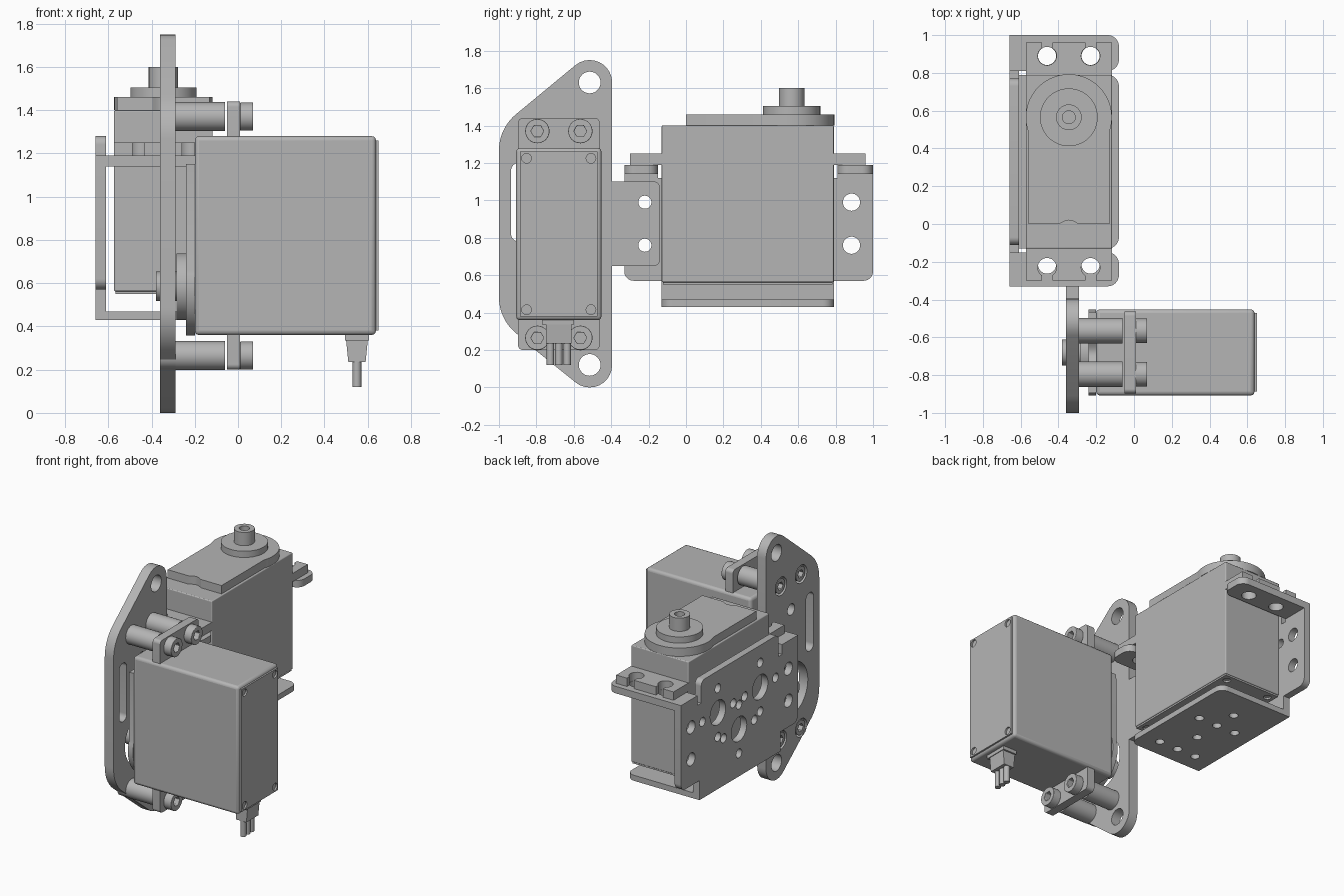
import bpy, bmesh, math
from mathutils import Matrix, Vector

if "Cube" in bpy.data.objects:
    bpy.data.objects.remove(bpy.data.objects["Cube"], do_unlink=True)

grey = bpy.data.materials.new("matte_grey")
grey.use_nodes = True
grey.diffuse_color = (0.46, 0.46, 0.46, 1)
grey.node_tree.nodes["Principled BSDF"].inputs["Base Color"].default_value = (0.46, 0.46, 0.46, 1)
parts = []


def frame(u, v, w, origin=(0, 0, 0)):
    rot = Matrix((u, v, w)).transposed().to_4x4()
    return Matrix.Translation(origin) @ rot


X, Y, Z = Vector((1, 0, 0)), Vector((0, 1, 0)), Vector((0, 0, 1))
XY = frame(X, Y, Z)
YZ = frame(Y, Z, X)
XZ = frame(X, Z, -Y)


def circle(u, v, r, n=32):
    return [(u + r * math.cos(2 * math.pi * i / n), v + r * math.sin(2 * math.pi * i / n))
            for i in range(n)]


def rounded(points, radii, steps=10):
    """Polygon with an arc in place of each corner that has a radius."""
    out = []
    if not isinstance(radii, (list, tuple)):
        radii = [radii] * len(points)
    for i, (pt, r) in enumerate(zip(points, radii)):
        p = Vector(pt)
        if r == 0:
            out.append(tuple(p))
            continue
        a = (Vector(points[i - 1]) - p).normalized()
        b = (Vector(points[(i + 1) % len(points)]) - p).normalized()
        half = a.angle(b) / 2
        c = p + (a + b).normalized() * (r / math.sin(half))
        t = r / math.tan(half)
        start, end = p + a * t - c, p + b * t - c
        sweep = math.pi - 2 * half
        for k in range(steps + 1):
            f = k / steps
            q = (start * math.sin((1 - f) * sweep) + end * math.sin(f * sweep)) / math.sin(sweep)
            out.append(tuple(c + q))
    return out


def box(u0, u1, v0, v1, r=0):
    return rounded([(u0, v0), (u1, v0), (u1, v1), (u0, v1)], r)


def slab(name, loops, w0, w1, space, bevel=0):
    """Extrude a flat outline (first loop) with holes (other loops)."""
    curve = bpy.data.curves.new(name, 'CURVE')
    curve.dimensions, curve.fill_mode = '2D', 'BOTH'
    curve.extrude = (w1 - w0) / 2
    for loop in loops:
        s = curve.splines.new('POLY')
        s.points.add(len(loop) - 1)
        for point, (u, v) in zip(s.points, loop):
            point.co = (u, v, 0, 1)
        s.use_cyclic_u = True
    tmp = bpy.data.objects.new("tmp", curve)
    bpy.context.scene.collection.objects.link(tmp)
    deps = bpy.context.evaluated_depsgraph_get()
    mesh = bpy.data.meshes.new_from_object(tmp.evaluated_get(deps))
    bpy.data.objects.remove(tmp, do_unlink=True)
    bm = bmesh.new()
    bm.from_mesh(mesh)
    bmesh.ops.remove_doubles(bm, verts=bm.verts, dist=1e-5)
    bmesh.ops.dissolve_limit(bm, angle_limit=0.01, verts=bm.verts, edges=bm.edges)
    bmesh.ops.recalc_face_normals(bm, faces=bm.faces)
    bm.to_mesh(mesh)
    bm.free()
    mesh.materials.clear()
    mesh.materials.append(grey)
    obj = bpy.data.objects.new(name, mesh)
    obj.matrix_world = space @ Matrix.Translation((0, 0, (w0 + w1) / 2))
    bpy.context.scene.collection.objects.link(obj)
    if bevel:
        mod = obj.modifiers.new("soft_edges", 'BEVEL')
        mod.width, mod.segments, mod.limit_method = bevel, 3, 'ANGLE'
    parts.append(obj)


def servo(name, space, soft, drop, slotted):
    hl, hw = 0.46, 0.228
    slab(name + "_case", [box(-hl, hl, -hw, hw)], 0.012, 0.85, space, soft)
    screws = [circle(u, v, 0.026, 16) for u in (-0.405, 0.405) for v in (-0.172, 0.172)]
    slab(name + "_base", [box(-hl + soft, hl - soft, -hw + soft, hw - soft)] + screws, 0, 0.012, space)
    # Mounting ears, with open keyhole slots where needed
    for side in (-1, 1):
        if slotted:
            ear = [(hl - 0.02, -hw), (0.63, -hw)]
            for c in (-0.115, 0.115):
                ear += [(0.63, c - 0.028)]
                ear += [(0.56 + 0.05 * math.cos(a), c + 0.05 * math.sin(a))
                        for a in (math.radians(-34 - 292 * k / 20) for k in range(21))]
                ear += [(0.63, c + 0.028)]
            ear += [(0.63, hw), (hl - 0.02, hw)]
        else:
            ear = rounded([(hl - 0.02, -0.218), (0.62, -0.218), (0.62, 0.218), (hl - 0.02, 0.218)],
                          [0, 0.025, 0.025, 0])
        slab(name + "_ear", [[(side * u, v) for u, v in ear]], 0.64, 0.70, space)
    # Gear cover, collar and hollow output shaft
    cover = [(0.235 + 0.228 * math.cos(a), 0.228 * math.sin(a))
             for a in (math.radians(-110 + 220 * k / 40) for k in range(41))]
    cover += [(-0.33, 0.214), (-0.33, 0.06)]
    cover += [(-0.33 + 0.02 * math.sin(math.pi * k / 8), 0.05 - 0.1 * k / 8) for k in range(9)]
    cover += [(-0.33, -0.06), (-0.33, -0.214)]
    slab(name + "_gear_cover", [cover], 0.85, 0.91 - drop, space)
    slab(name + "_collar", [circle(0.235, 0, 0.153, 48)], 0.91 - drop, 0.955 - drop, space)
    slab(name + "_shaft", [circle(0.235, 0, 0.068), circle(0.235, 0, 0.034)],
         0.955 - drop, 1.05 - drop, space)


servo("front_servo", frame(-Z, -Y, -X, (0.65, -0.68, 0.82)), 0.02, 0.02, False)
servo("rear_servo", frame(Y, -X, Z, (-0.345, 0.33, 0.55)), 0.006, 0, True)

# Mounting plate with lugs, side tab, shaft opening and slot
bolts = [(y, z) for y in (-0.795, -0.565) for z in (0.265, 1.37)]
outline = rounded([(-0.395, -0.135), (-0.395, 0.65), (-0.14, 0.65), (-0.14, 1.1),
                   (-0.395, 1.1), (-0.395, 1.885), (-1, 1.385), (-1, 0.365)],
                  [0.12, 0, 0.03, 0.03, 0, 0.12, 0.25, 0.25])
holes = [circle(-0.515, z, 0.058) for z in (0.12, 1.63)]
holes += [circle(-0.22, z, 0.035) for z in (0.76, 0.99)]
holes += [circle(y, z, 0.065) for y, z in bolts]
holes += [circle(-0.68, 0.585, 0.19, 48), circle(-0.68, 1.16, 0.04),
          box(-0.935, -0.85, 0.78, 1.2, 0.04)]
slab("mounting_plate", [outline] + holes, -0.36, -0.29, YZ)

# Standoffs and socket screws
for y, z in bolts:
    slab("plate_screw", [circle(y, z, 0.052), circle(y, z, 0.03, 6)], -0.355, -0.29, YZ)
    slab("standoff", [circle(y, z, 0.067)], -0.29, -0.06, YZ)
    slab("ear_screw", [circle(y, z, 0.065), circle(y, z, 0.034, 6)], 0.01, 0.07, YZ, 0.005)

# Cable boot and wires
slab("boot_collar", [box(0.495, 0.605, 0.335, 0.362)], 0.6, 0.77, XZ)
slab("cable_boot", [[(0.51, 0.235), (0.59, 0.235), (0.6, 0.335), (0.5, 0.335)]], 0.612, 0.748, XZ)
for y in (-0.725, -0.68, -0.635):
    slab("wire", [circle(0.55, y, 0.02, 16)], 0.12, 0.24, XY)

# Bracket back wall with horn hole clusters
wall = rounded([(-0.13, 0.43), (0.79, 0.43), (0.79, 0.57), (1, 0.57), (1, 1.19), (0.81, 1.19),
                (0.81, 1.12), (0.77, 1.12), (0.77, 1.28), (-0.11, 1.28), (-0.11, 1.12),
                (-0.15, 1.12), (-0.15, 1.19), (-0.33, 1.19), (-0.33, 0.57), (-0.13, 0.57)],
               [0, 0, 0, 0.05, 0, 0, 0, 0, 0.04, 0.04, 0, 0, 0, 0, 0.05, 0])
holes = [circle(y, z, 0.046) for y in (-0.22, 0.885) for z in (0.76, 0.99)]
for y, z in ((0.1, 0.98), (0.34, 0.77), (0.58, 0.98)):
    holes.append(circle(y, z, 0.088))
    for dy, dz in ((1, 0), (-1, 0), (0, 1), (0, -1)):
        holes.append(circle(y + 0.175 * dy, z + 0.175 * dz, 0.032, 20))
slab("bracket_wall", [wall] + holes, -0.66, -0.61, YZ)


def shelf(name, y0, y1, z0, z1, holes):
    pts = [(-0.62, y0), (-0.08, y0), (-0.08, y1), (-0.62, y1)]
    slab(name, [rounded(pts, [0, 0.06, 0.06, 0])] + holes, z0, z1, XY)


# Bracket floor and the two shelves that carry the ears
floor_holes = [circle(-0.37, y, 0.03, 20) for y in (0, 0.2, 0.4, 0.57)]
floor_holes += [circle(-0.37 + dx, y, 0.03, 20) for dx in (-0.15, 0.15) for y in (0, 0.4)]
shelf("bracket_floor", -0.13, 0.79, 0.43, 0.47, floor_holes)
for y0, y1, yc in ((-0.33, -0.15, -0.215), (0.81, 1, 0.89)):
    shelf("bracket_shelf", y0, y1, 1.14, 1.19, [circle(x, yc, 0.048) for x in (-0.46, -0.23)])

bpy.ops.object.select_all(action='DESELECT')
for obj in parts:
    obj.select_set(True)
bpy.context.view_layer.objects.active = parts[0]
bpy.ops.object.shade_smooth_by_angle(angle=math.radians(30))
